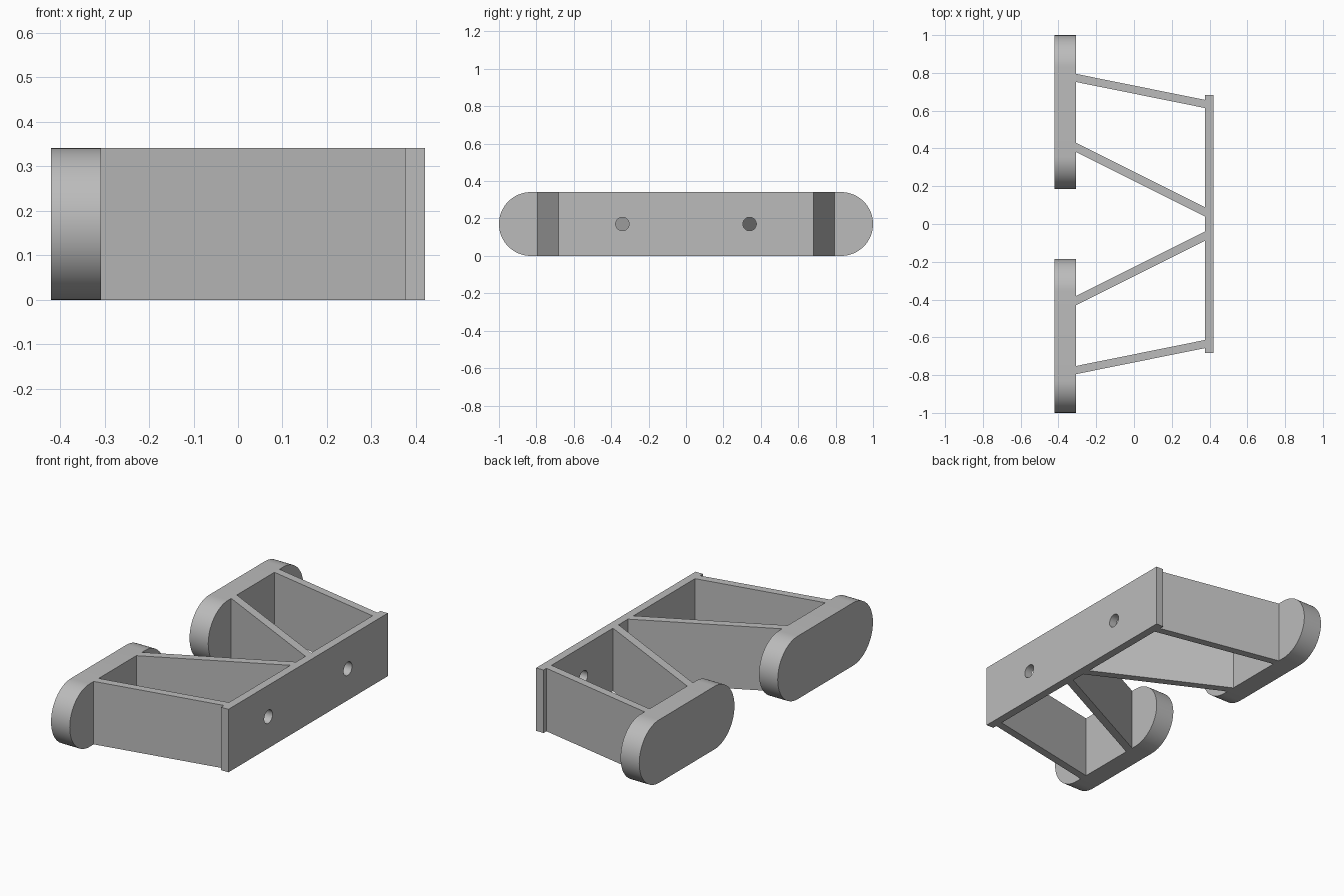
import bpy
import bmesh
from math import cos, sin, pi
from mathutils import Vector

HEIGHT = 0.341
RADIUS = HEIGHT / 2
PAD_BACK, PAD_FRONT = -0.42, -0.308
PLATE_BACK, PLATE_FRONT = 0.376, 0.42

cube = bpy.data.objects.get("Cube")
if cube:
    bpy.data.objects.remove(cube, do_unlink=True)

grey = bpy.data.materials.new("light_grey")
grey.use_nodes = True
colour = (0.5, 0.5, 0.5, 1)
grey.diffuse_color = colour
grey.node_tree.nodes["Principled BSDF"].inputs["Base Color"].default_value = colour


def prism(name, outline, extrusion, smooth=False):
    """Extrude a flat outline of 3D points along a vector."""
    bm = bmesh.new()
    face = bm.faces.new([bm.verts.new(p) for p in outline])
    top = bmesh.ops.extrude_face_region(bm, geom=[face], use_keep_orig=True)
    verts = [v for v in top["geom"] if isinstance(v, bmesh.types.BMVert)]
    bmesh.ops.translate(bm, verts=verts, vec=Vector(extrusion))
    bmesh.ops.recalc_face_normals(bm, faces=bm.faces)
    mesh = bpy.data.meshes.new(name)
    bm.to_mesh(mesh)
    bm.free()
    mesh.materials.append(grey)
    obj = bpy.data.objects.new(name, mesh)
    bpy.context.collection.objects.link(obj)
    if smooth:
        bpy.ops.object.select_all(action="DESELECT")
        obj.select_set(True)
        bpy.context.view_layer.objects.active = obj
        bpy.ops.object.shade_smooth_by_angle(angle=pi / 6)
    return obj


def arc(x, y, start, sweep, radius, steps):
    """Points of an arc in the yz plane at mid height."""
    angles = [start + sweep * i / steps for i in range(steps + 1)]
    return [(x, y + radius * cos(a), RADIUS + radius * sin(a)) for a in angles]


# Mounting plate
plate = prism("mounting_plate",
              [(x, y, 0) for x, y in ((PLATE_BACK, -0.682), (PLATE_FRONT, -0.682),
                                      (PLATE_FRONT, 0.682), (PLATE_BACK, 0.682))],
              (0, 0, HEIGHT))

for side, label in ((1, "rear"), (-1, "front")):
    # Round-ended foot pad
    outline = (arc(PAD_BACK, 1 - RADIUS, -pi / 2, pi, RADIUS, 32)
               + arc(PAD_BACK, 0.185 + RADIUS, pi / 2, pi, RADIUS, 32))
    prism(label + "_foot_pad", [(x, y * side, z) for x, y, z in outline],
          (PAD_FRONT - PAD_BACK, 0, 0), smooth=True)

    # Slanted webs between pad and plate
    for part, pad_y, plate_y, width in (("outer_web", 0.752, 0.614, 0.043),
                                        ("inner_web", 0.382, 0.04, 0.048)):
        corners = ((PAD_FRONT, pad_y), (PLATE_BACK, plate_y),
                   (PLATE_BACK, plate_y + width), (PAD_FRONT, pad_y + width))
        prism(label + "_" + part, [(x, y * side, 0) for x, y in corners],
              (0, 0, HEIGHT))

    # Screw hole through the plate
    ring = arc(PLATE_BACK - 0.02, 0.34 * side, 0, 2 * pi, 0.036, 32)[:-1]
    cutter = prism(label + "_hole_cutter", ring, (0.1, 0, 0), smooth=True)
    cutter.hide_render = True
    cutter.hide_set(True)
    cut = plate.modifiers.new(label + "_hole", "BOOLEAN")
    cut.operation = "DIFFERENCE"
    cut.solver = "EXACT"
    cut.object = cutter
